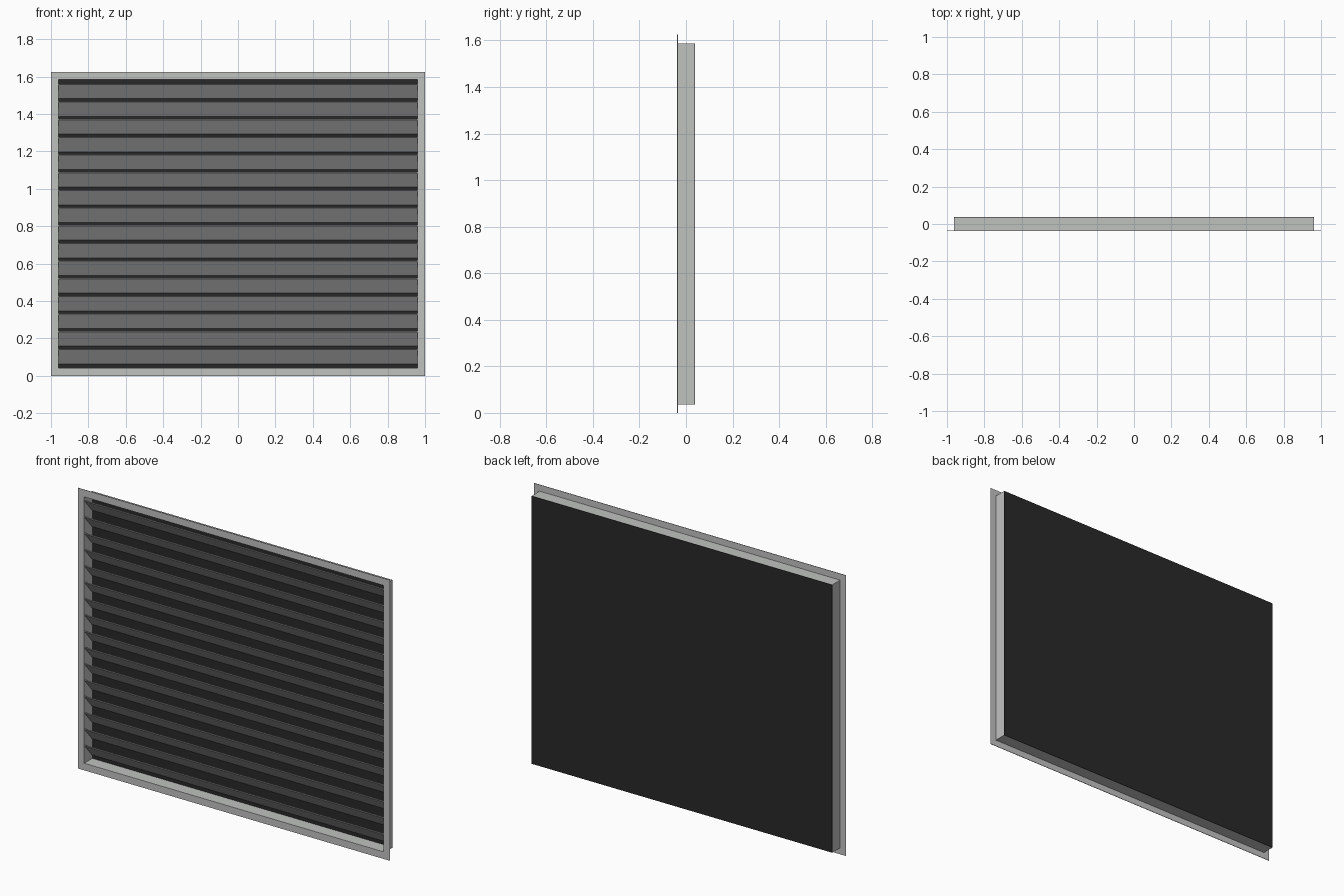
import bpy
import bmesh
from mathutils import Matrix, Vector

if "Cube" in bpy.data.objects:
    bpy.data.objects.remove(bpy.data.objects["Cube"])

WIDTH, HEIGHT, DEPTH = 2.0, 1.625, 0.076
RIM = 0.037            # flange width around the opening
WALL = 0.004           # sheet thickness
SLATS, PITCH, SLAT_H = 16, 0.0945, 0.08
MID = HEIGHT / 2
FRONT, BACK = -DEPTH / 2, DEPTH / 2


def material(name, rgb):
    mat = bpy.data.materials.new(name)
    mat.use_nodes = True
    mat.diffuse_color = (*rgb, 1)
    mat.node_tree.nodes["Principled BSDF"].inputs["Base Color"].default_value = (*rgb, 1)
    return mat


def finish(name, bm, mat):
    bmesh.ops.recalc_face_normals(bm, faces=bm.faces)
    mesh = bpy.data.meshes.new(name)
    bm.to_mesh(mesh)
    bm.free()
    mesh.materials.append(mat)
    obj = bpy.data.objects.new(name, mesh)
    bpy.context.collection.objects.link(obj)
    return obj


def ring(name, half_x, half_z, border, y0, y1, mat):
    """Rectangular tube: outer half sizes, border width and depth range."""
    bm = bmesh.new()
    loops = []
    for inset, y in ((0, y0), (0, y1), (border, y1), (border, y0)):
        hx, hz = half_x - inset, half_z - inset
        loops.append([bm.verts.new((sx * hx, y, MID + sz * hz))
                      for sx, sz in ((-1, -1), (1, -1), (1, 1), (-1, 1))])
    for a, b in zip(loops, loops[1:] + loops[:1]):
        for i in range(4):
            j = (i + 1) % 4
            bm.faces.new((a[i], a[j], b[j], b[i]))
    return finish(name, bm, mat)


def box(name, size, center, mat):
    bm = bmesh.new()
    bmesh.ops.create_cube(bm, size=1, matrix=Matrix.Translation(center) @ Matrix.Diagonal((*size, 1)))
    return finish(name, bm, mat)


metal = material("light grey metal", (0.53, 0.54, 0.53))
dark = material("dark backing", (0.022, 0.022, 0.022))

# Flange and the sleeve behind it
half_x, half_z = WIDTH / 2 - RIM, MID - RIM
ring("front_flange", WIDTH / 2, MID, RIM + WALL, FRONT, FRONT + 0.003, metal)
ring("sleeve", half_x, half_z, WALL, FRONT + 0.001, BACK - 0.002, metal)

# Dark backing sheet
box("back_panel", (2 * half_x, 0.002, 2 * half_z), (0, BACK - 0.001, MID), dark)

# Slanted slats, high at the front and low at the back
for k in range(SLATS):
    z = MID + (k - (SLATS - 1) / 2) * PITCH
    bm = bmesh.new()
    y0, y1 = FRONT + 0.004, BACK - 0.003
    top, low, t = z + SLAT_H / 2, z - SLAT_H / 2, WALL
    section = [(y0, top), (y0, top - t), (y1 - t, low), (y1, low), (y1, low + t), (y0 + t, top)]
    face = bm.faces.new([bm.verts.new((-half_x + WALL, y, h)) for y, h in section])
    out = bmesh.ops.extrude_face_region(bm, geom=[face])
    moved = [v for v in out["geom"] if isinstance(v, bmesh.types.BMVert)]
    bmesh.ops.translate(bm, verts=moved, vec=Vector((2 * (half_x - WALL), 0, 0)))
    finish(f"slat_{k + 1}", bm, metal)
